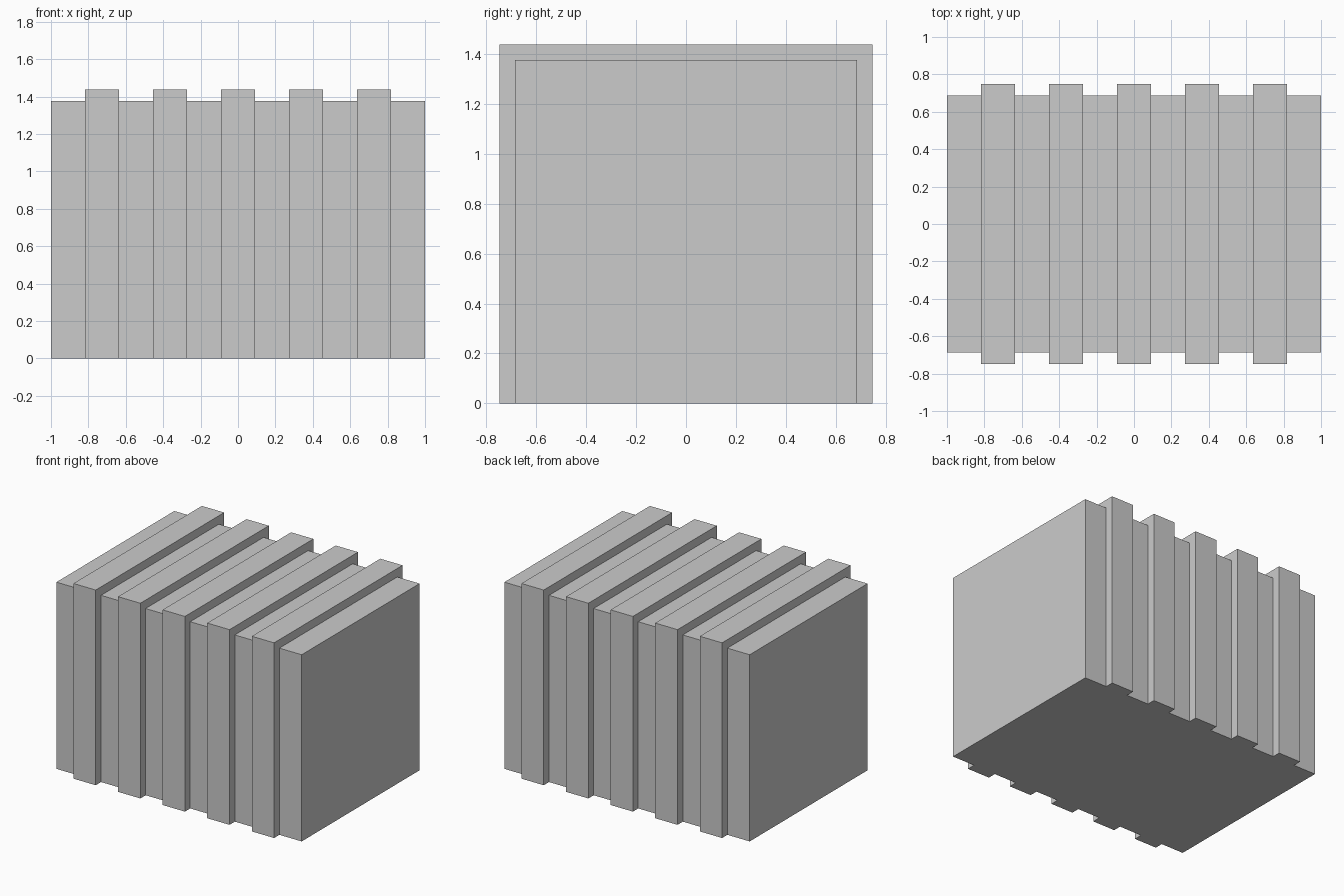
import bpy
import bmesh

if "Cube" in bpy.data.objects:
    bpy.data.objects.remove(bpy.data.objects["Cube"])

SLOTS = 11                # alternating recessed and raised bands along x
W = 2 / SLOTS
LOW = (0.6865, 1.376)     # half depth, height of recessed bands
HIGH = (0.748, 1.4385)    # half depth, height of raised ribs

bm = bmesh.new()


def ring(x, size):
    """Open U-shaped section: front foot, front top, back top, back foot."""
    d, h = size
    return [bm.verts.new((x, y, z)) for y, z in ((-d, 0), (-d, h), (d, h), (d, 0))]


# Sections at both ends of every band
rings = []
for i in range(SLOTS):
    size = HIGH if i % 2 else LOW
    x = -1 + i * W
    rings += [ring(x, size), ring(x + W, size)]

# Walls, roof and rib steps
for a, b in zip(rings, rings[1:]):
    for k in range(3):
        bm.faces.new((a[k], b[k], b[k + 1], a[k + 1]))

# End walls and one-piece floor
bm.faces.new(rings[0])
bm.faces.new(rings[-1][::-1])
bm.faces.new([r[0] for r in rings] + [r[3] for r in reversed(rings)])
bmesh.ops.recalc_face_normals(bm, faces=bm.faces[:])

mesh = bpy.data.meshes.new("ribbed_container")
bm.to_mesh(mesh)
bm.free()
bpy.context.collection.objects.link(bpy.data.objects.new("ribbed_container", mesh))
